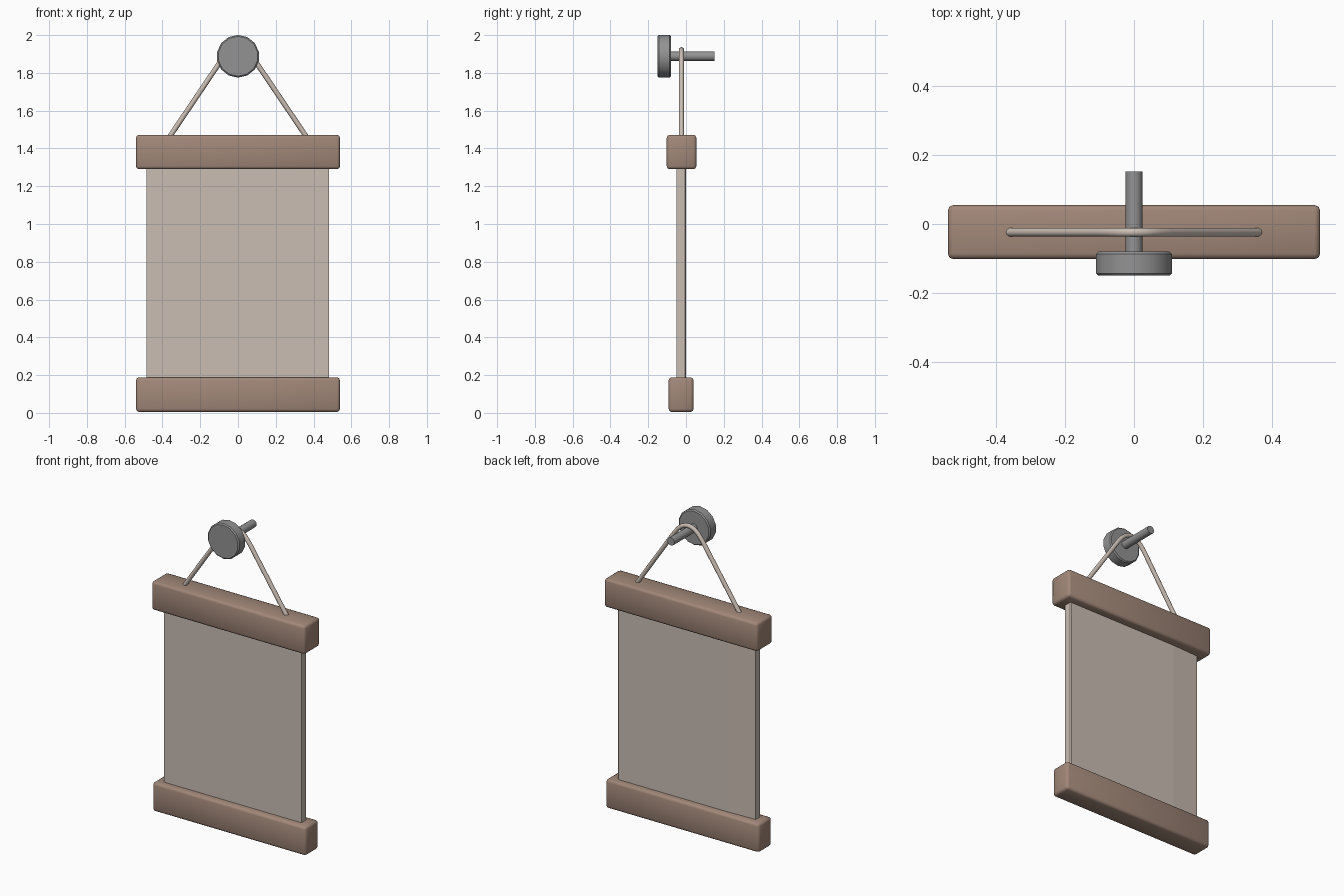
import bpy, bmesh, math
from mathutils import Matrix, Vector

if "Cube" in bpy.data.objects:
    bpy.data.objects.remove(bpy.data.objects["Cube"])


def material(name, rgb):
    m = bpy.data.materials.new(name)
    m.diffuse_color = (*rgb, 1)
    m.use_nodes = True
    m.node_tree.nodes["Principled BSDF"].inputs["Base Color"].default_value = m.diffuse_color
    return m


WOOD = material("brown wood", (0.36, 0.245, 0.19))
CLOTH = material("beige cloth", (0.59, 0.51, 0.45))
METAL = material("grey metal", (0.29, 0.29, 0.29))


def finish(name, bm, mat, angle=None):
    bmesh.ops.recalc_face_normals(bm, faces=bm.faces)
    me = bpy.data.meshes.new(name)
    bm.to_mesh(me)
    bm.free()
    ob = bpy.data.objects.new(name, me)
    bpy.context.collection.objects.link(ob)
    me.materials.append(mat)
    if angle:
        bpy.ops.object.select_all(action='DESELECT')
        ob.select_set(True)
        bpy.context.view_layer.objects.active = ob
        bpy.ops.object.shade_smooth_by_angle(angle=math.radians(angle))
    return ob


def bar(name, lo, hi, bevel):
    bm = bmesh.new()
    bmesh.ops.create_cube(bm, size=1)
    for v in bm.verts:
        v.co = Vector([lo[i] + (v.co[i] + 0.5) * (hi[i] - lo[i]) for i in range(3)])
    bmesh.ops.bevel(bm, geom=bm.edges[:], offset=bevel, segments=2,
                    profile=0.5, affect='EDGES')
    return finish(name, bm, WOOD, 50)


def peg_part(name, r, y0, y1, sides, bevel=0):
    bm = bmesh.new()
    bmesh.ops.create_cone(bm, cap_ends=True, segments=sides, radius1=r, radius2=r,
                          depth=y1 - y0,
                          matrix=Matrix.Translation((0, (y0 + y1) / 2, 1.888))
                          @ Matrix.Rotation(math.pi / 2, 4, 'X'))
    if bevel:
        rims = [e for e in bm.edges if any(len(f.verts) > 4 for f in e.link_faces)]
        bmesh.ops.bevel(bm, geom=rims, offset=bevel, segments=1, affect='EDGES')
    return finish(name, bm, METAL, 40)


# Wooden bars
bar("top_bar", (-0.54, -0.102, 1.29), (0.54, 0.055, 1.472), 0.016)
bar("bottom_bar", (-0.54, -0.092, 0.005), (0.54, 0.04, 0.188), 0.016)

# Hanging cloth: extruded section with a slightly bent back
bm = bmesh.new()
section = [(-0.485, -0.05), (0.482, -0.05), (0.482, -0.006), (0.475, 0.0),
           (-0.3, 0.0), (-0.485, -0.008)]
face = bm.faces.new([bm.verts.new((x, y, 0.15)) for x, y in section])
ext = bmesh.ops.extrude_face_region(bm, geom=[face])
bmesh.ops.translate(bm, vec=(0, 0, 1.18),
                    verts=[g for g in ext["geom"] if isinstance(g, bmesh.types.BMVert)])
finish("cloth_panel", bm, CLOTH)

# Peg with round head
peg_part("peg_head", 0.113, -0.15, -0.08, 14, 0.007)
peg_part("peg_shaft", 0.025, -0.085, 0.152, 16)

# Cord swept over the peg
half = [(0.37, 1.45), (0.10, 1.85), (0.07, 1.888), (0.045, 1.909), (0.02, 1.92)]
path = [(-x, z) for x, z in half] + [(0, 1.923)] + half[::-1]
bm = bmesh.new()
rings, N, R = [], 10, 0.0135
for i, (x, z) in enumerate(path):
    a, b = path[max(i - 1, 0)], path[min(i + 1, len(path) - 1)]
    t = Vector((b[0] - a[0], 0, b[1] - a[1])).normalized()
    side = Vector((-t.z, 0, t.x))
    rings.append([bm.verts.new(Vector((x, -0.024, z))
                  + side * R * math.cos(2 * math.pi * k / N)
                  + Vector((0, R * math.sin(2 * math.pi * k / N), 0)))
                  for k in range(N)])
for p, q in zip(rings, rings[1:]):
    for k in range(N):
        j = (k + 1) % N
        bm.faces.new((p[k], p[j], q[j], q[k]))
bm.faces.new(rings[0])
bm.faces.new(rings[-1])
finish("hanging_cord", bm, CLOTH, 50)
